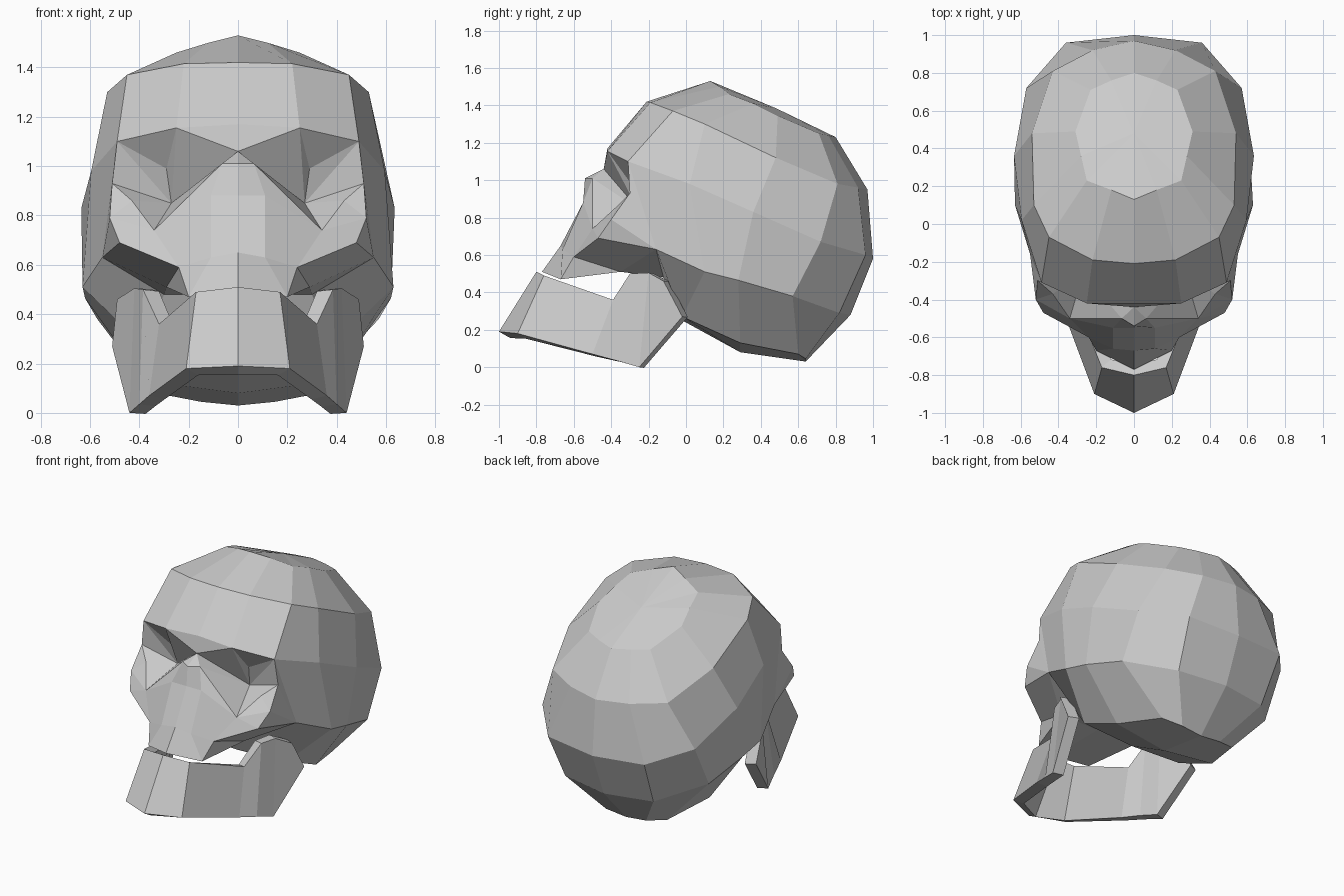
import bpy, bmesh

if "Cube" in bpy.data.objects:
    bpy.data.objects.remove(bpy.data.objects["Cube"])

def build(name, polys, thickness=0):
    """Make a flat-shaded shell from right-half polygons, mirrored over x = 0."""
    bm = bmesh.new()
    for poly in polys:
        for s in (1, -1):
            pts = []
            for x, y, z in (poly if s > 0 else poly[::-1]):
                p = (x * s, y, z)
                if p not in pts:
                    pts.append(p)
            if len(pts) > 2:
                bm.faces.new([bm.verts.new(p) for p in pts])
    bmesh.ops.remove_doubles(bm, verts=bm.verts, dist=0.0005)
    bmesh.ops.recalc_face_normals(bm, faces=bm.faces)
    me = bpy.data.meshes.new(name)
    bm.to_mesh(me)
    bm.free()
    ob = bpy.data.objects.new(name, me)
    bpy.context.collection.objects.link(ob)
    if thickness:
        m = ob.modifiers.new("thickness", 'SOLIDIFY')
        m.thickness = thickness
        m.offset = -1
    return ob

def strip(a, b):
    return [(a[i], a[i + 1], b[i + 1], b[i]) for i in range(len(a) - 1)]

# cranium: tilted half rings, each running from front centre to back centre
pole = (0, .48, 1.385)
crown = [(0, .13, 1.53), (.12, .18, 1.5), (.25, .23, 1.46), (.28, .36, 1.41),
         (.31, .49, 1.345), (.23, .71, 1.25), (.12, .76, 1.24), (0, .8, 1.23)]
upper = [(0, -.21, 1.42), (.22, -.19, 1.415), (.45, -.07, 1.37), (.53, .1, 1.3),
         (.54, .48, 1.12), (.43, .81, .98), (.22, .92, .96), (0, .97, .95)]
middle = [(0, -.42, 1.17), (.25, -.42, 1.155), (.49, -.31, 1.1), (.595, .02, .98),
          (.635, .36, .83), (.57, .72, .67), (.36, .96, .6), (0, 1, .58)]
lower = [(.55, -.16, .63), (.63, .1, .51), (.62, .28, .465),
         (.57, .57, .38), (.33, .82, .29), (0, .88, .28)]
base = [(.3, -.12, .48), (.38, -.02, .27), (.38, .29, .13),
        (.28, .6, .07), (.15, .64, .045), (0, .64, .03)]
keel = [(0, -.12, .48), (0, -.02, .25), (0, .29, .08), (0, .64, .03)]

skull = [(pole, crown[i], crown[i + 1]) for i in range(7)]
skull += strip(crown, upper) + strip(upper, middle)
skull += strip(middle[2:], lower) + strip(lower, base)
skull += strip(base[:4], keel) + [(base[3], base[4], base[5])]

# face landmarks
brow, brow_mid, brow_out = middle[:3]
arch, root = lower[0], base[0]
orbit_out, orbit_in = (.51, -.3, .93), (.065, -.5, 1.01)
orbit_deep, orbit_floor = (.27, -.26, .85), (.43, -.37, .86)
orbit_top = (.29, -.3, .99)
rim = (.34, -.5, .74)
cheek, cheek_low = (.52, -.4, .79), (.48, -.47, .69)
tooth_side, tooth_out, tooth_mid = (.24, -.6, .59), (.2, -.67, .47), (0, -.77, .51)
bridge, nose_top = (0, -.44, 1.06), (0, -.54, 1.01)
nose, nose_side = (0, -.55, .88), (.11, -.55, .88)
lip, lip_side = (0, -.67, .65), (.11, -.66, .63)
palate_out, palate = (.29, -.35, .51), (0, -.35, .51)

# eye sockets
skull += [(brow, brow_mid, bridge), (brow_mid, brow_out, orbit_top),
          (brow_out, orbit_deep, orbit_top), (brow_mid, orbit_top, orbit_deep),
          (brow_mid, orbit_deep, bridge), (bridge, orbit_deep, orbit_in),
          (brow_out, orbit_out, orbit_deep), (orbit_out, orbit_floor, orbit_deep),
          (orbit_floor, rim, orbit_deep), (rim, orbit_in, orbit_deep)]
# cheekbones and temples
skull += [(orbit_out, cheek, orbit_floor), (cheek, rim, orbit_floor),
          (cheek, cheek_low, rim), (cheek_low, tooth_side, rim),
          (brow_out, arch, orbit_out), (orbit_out, arch, cheek),
          (cheek, arch, cheek_low)]
# nose and upper jaw
skull += [(bridge, orbit_in, nose_top), (nose_top, orbit_in, nose_side, nose),
          (orbit_in, rim, nose_side), (nose, nose_side, lip_side, lip),
          (lip, lip_side, tooth_out, tooth_mid), (lip_side, tooth_side, tooth_out),
          (nose_side, rim, tooth_side, lip_side)]
# underside of the face
skull += [(cheek_low, arch, palate_out, tooth_side), (arch, root, palate_out),
          (tooth_side, palate_out, tooth_out),
          (tooth_out, palate_out, palate, tooth_mid),
          (palate_out, root, keel[0], palate)]
build("skull", skull)

# lower jaw: band from chin to the rear branch, thickened inward
jaw_top = [(0, -.8, .51), (.17, -.76, .49), (.32, -.39, .36), (.385, -.3, .5),
           (.42, -.2, .505), (.49, -.12, .46)]
jaw_low = [(0, -1, .19), (.21, -.9, .18), (.36, -.5, .07), (.4, -.37, .035),
           (.44, -.25, 0), (.51, -.02, .27)]
build("lower_jaw", strip(jaw_top, jaw_low), .07)
